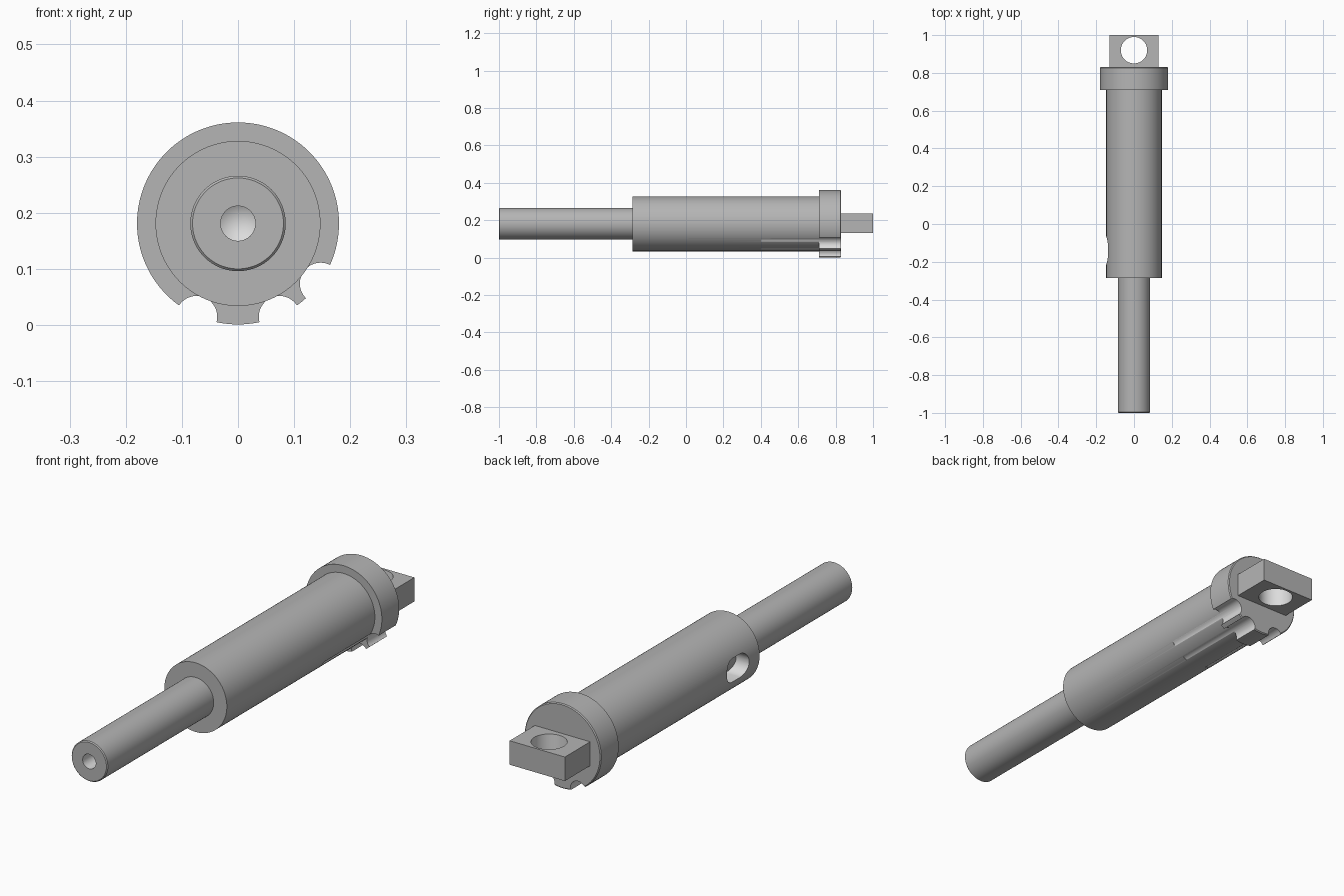
import bpy, bmesh, math
from mathutils import Matrix, Vector

cube = bpy.data.objects.get("Cube")
if cube:
    bpy.data.objects.remove(cube, do_unlink=True)

AXIS_Z = 0.181      # height of the long axis
SEGS = 128


def material(name, value):
    m = bpy.data.materials.new(name)
    m.use_nodes = True
    col = (value, value, value, 1)
    m.diffuse_color = col
    bsdf = next(n for n in m.node_tree.nodes if n.type == 'BSDF_PRINCIPLED')
    bsdf.inputs["Base Color"].default_value = col
    return m


STEEL = material("steel_grey", 0.46)
BARE = material("light_bare_steel", 0.72)


def make(name, bm, mat):
    bmesh.ops.recalc_face_normals(bm, faces=bm.faces)
    me = bpy.data.meshes.new(name)
    bm.to_mesh(me)
    bm.free()
    me.materials.append(mat)
    ob = bpy.data.objects.new(name, me)
    bpy.context.collection.objects.link(ob)
    return ob


def lathe(name, profile, mat, segs=SEGS):
    """Revolve (radius, y) points around the long axis."""
    bm = bmesh.new()
    vs = [bm.verts.new((r, y, AXIS_Z)) for r, y in profile]
    es = [bm.edges.new(p) for p in zip(vs, vs[1:])]
    bmesh.ops.spin(bm, geom=vs + es, cent=(0, 0, AXIS_Z), axis=(0, 1, 0),
                   angle=math.tau, steps=segs, use_duplicate=False)
    bmesh.ops.remove_doubles(bm, verts=bm.verts, dist=1e-5)
    return make(name, bm, mat)


def cylinder(name, centre, radius, length, axis, mat, stretch_y=0.0):
    """Cylinder along an axis; stretch_y turns the circle into a slot."""
    bm = bmesh.new()
    turn = Vector((0, 0, 1)).rotation_difference(Vector(axis)).to_matrix().to_4x4()
    spin = Matrix.Rotation(math.pi / 64, 4, 'Z')
    bmesh.ops.create_cone(bm, cap_ends=True, segments=64, radius1=radius,
                          radius2=radius, depth=length, matrix=turn @ spin)
    for v in bm.verts:
        if stretch_y:
            v.co.y += math.copysign(stretch_y, v.co.y)
        v.co += Vector(centre)
    return make(name, bm, mat)


def activate(ob):
    bpy.ops.object.select_all(action='DESELECT')
    ob.select_set(True)
    bpy.context.view_layer.objects.active = ob


def cut(ob, cutter):
    """Subtract the cutter, keeping its material on the cut faces."""
    activate(ob)
    mod = ob.modifiers.new("cut", 'BOOLEAN')
    mod.operation = 'DIFFERENCE'
    mod.solver = 'EXACT'
    mod.material_mode = 'TRANSFER'
    mod.object = cutter
    bpy.ops.object.modifier_apply(modifier=mod.name)
    bpy.data.objects.remove(cutter, do_unlink=True)


# Barrel with the wide collar at its back
barrel = lathe("barrel_and_collar", [
    (0, -0.285), (0.147, -0.285), (0.147, 0.71), (0.18, 0.71),
    (0.18, 0.826), (0.176, 0.83), (0, 0.83)], STEEL)

# Three round notches through the collar, grazing the barrel
for deg in (-24, 24, 54):
    a = math.radians(deg)
    centre = (0.182 * math.sin(a), 0.65, AXIS_Z - 0.182 * math.cos(a))
    cut(barrel, cylinder("notch_cutter", centre, 0.037, 0.5, (0, 1, 0), BARE))

# Rounded slot in the barrel's right side, down to the rod
cut(barrel, cylinder("slot_cutter", (-0.13, -0.14, AXIS_Z), 0.05, 0.12,
                     (1, 0, 0), BARE, stretch_y=0.025))

# Front rod with a drilled, cone-ended hole
rod = lathe("front_rod", [(0, -1), (0.081, -1), (0.085, -0.996),
                          (0.085, 0), (0, 0)], STEEL)
cut(rod, lathe("drill_cutter", [(0, -1.05), (0.031, -1.05), (0.031, -0.85),
                                (0, -0.83)], BARE, 48))

# Rear lug with a vertical pin hole
bm = bmesh.new()
bmesh.ops.create_cube(bm, size=1, matrix=Matrix.Translation((0, 0.91, 0.184))
                      @ Matrix.Diagonal((0.26, 0.18, 0.102, 1)))
lug = make("rear_lug", bm, STEEL)
cut(lug, cylinder("pin_hole_cutter", (0, 0.92, 0.184), 0.07, 0.3, (0, 0, 1), BARE))

for ob in (barrel, rod, lug):
    activate(ob)
    bpy.ops.object.shade_smooth_by_angle(angle=math.radians(30))
